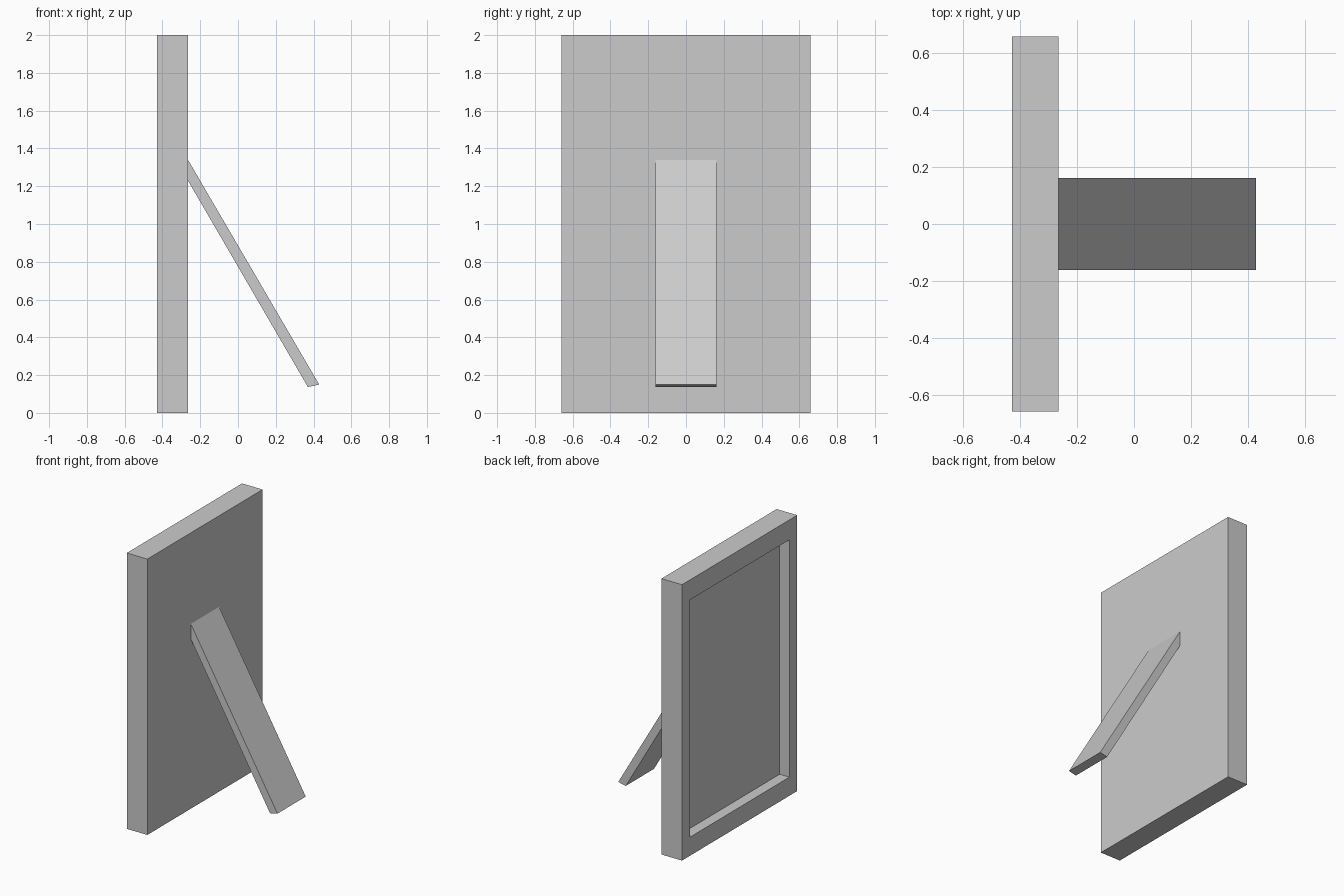
import bpy, bmesh

if "Cube" in bpy.data.objects:
    bpy.data.objects.remove(bpy.data.objects["Cube"])

X_FRONT, X_BACK = -0.43, -0.265
HALF_W, HEIGHT = 0.66, 2.0
OPEN_HALF_W, OPEN_Z0, OPEN_Z1 = 0.57, 0.135, 1.855
RECESS = 0.078


def make_object(name, bm):
    bmesh.ops.recalc_face_normals(bm, faces=bm.faces)
    mesh = bpy.data.meshes.new(name)
    bm.to_mesh(mesh)
    bm.free()
    obj = bpy.data.objects.new(name, mesh)
    bpy.context.collection.objects.link(obj)
    return obj


def rect_loop(bm, x, half_w, z0, z1):
    return [bm.verts.new((x, y, z)) for y, z in
            ((-half_w, z0), (half_w, z0), (half_w, z1), (-half_w, z1))]


# Frame: rectangular loops from the back, around the rim, into the picture recess
bm = bmesh.new()
loops = [
    rect_loop(bm, X_BACK, HALF_W, 0, HEIGHT),
    rect_loop(bm, X_FRONT, HALF_W, 0, HEIGHT),
    rect_loop(bm, X_FRONT, OPEN_HALF_W, OPEN_Z0, OPEN_Z1),
    rect_loop(bm, X_FRONT + RECESS, OPEN_HALF_W, OPEN_Z0, OPEN_Z1),
]
for a, b in zip(loops, loops[1:]):
    for i in range(4):
        j = (i + 1) % 4
        bm.faces.new((a[i], a[j], b[j], b[i]))
bm.faces.new(loops[0])
bm.faces.new(loops[-1])
make_object("picture_frame", bm)

# Stand: slanted side profile extruded across y
bm = bmesh.new()
profile = [(X_BACK, 1.34), (X_BACK, 1.23), (0.37, 0.137), (0.43, 0.15)]
side = bm.faces.new([bm.verts.new((x, -0.162, z)) for x, z in profile])
result = bmesh.ops.extrude_face_region(bm, geom=[side], use_keep_orig=True)
moved = [v for v in result["geom"] if isinstance(v, bmesh.types.BMVert)]
bmesh.ops.translate(bm, verts=moved, vec=(0, 0.324, 0))
make_object("stand_leg", bm)
